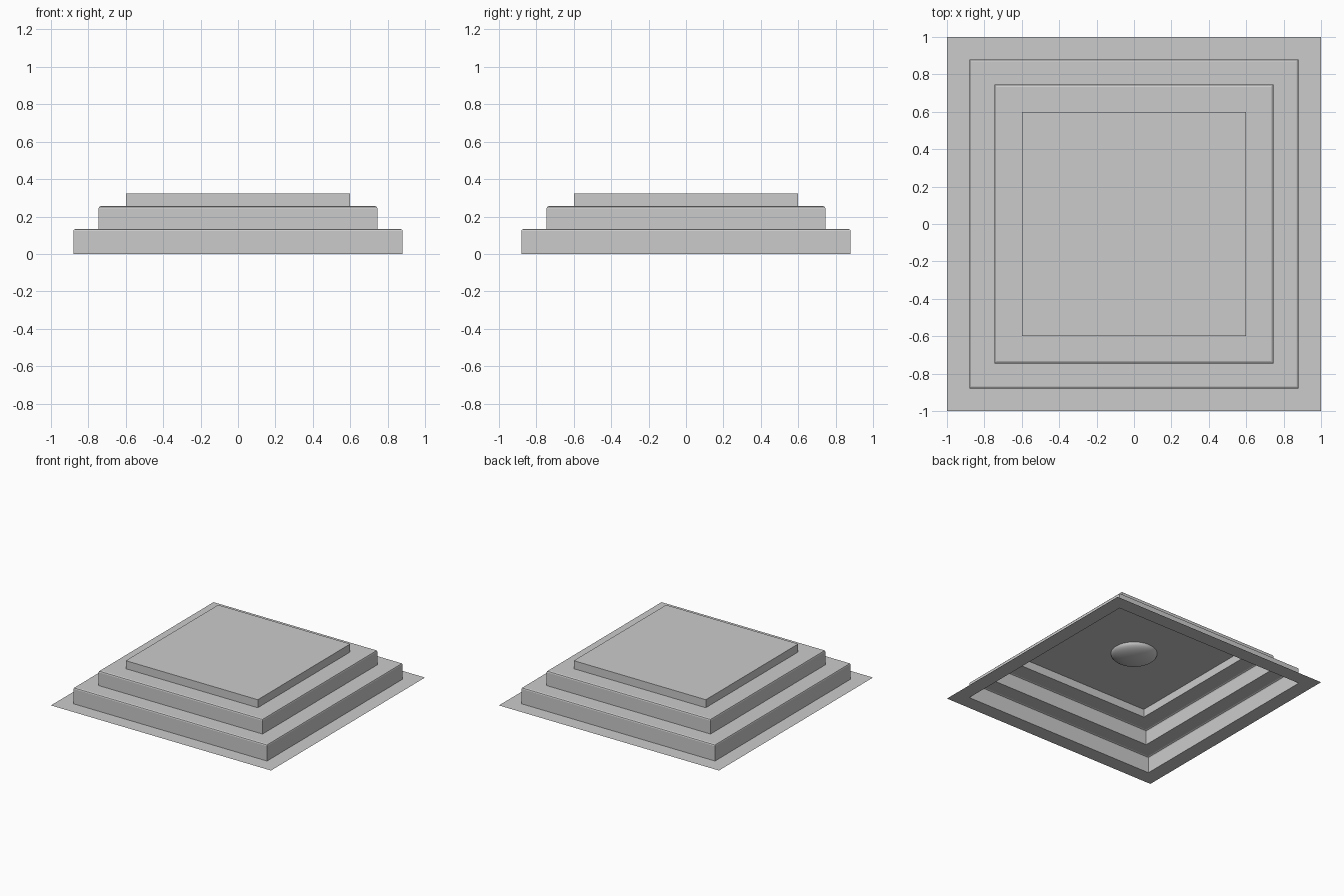
import bpy, bmesh, math

if "Cube" in bpy.data.objects:
    bpy.data.objects.remove(bpy.data.objects["Cube"])

def make_object(name, bm):
    mesh = bpy.data.meshes.new(name)
    bm.to_mesh(mesh)
    bm.free()
    ob = bpy.data.objects.new(name, mesh)
    bpy.context.collection.objects.link(ob)
    return ob

def loft(bm, profile, sides, square=False):
    """Stack rings (radius, z) and close the last one."""
    rings = []
    for r, z in profile:
        k = math.sqrt(2) if square else 1
        off = math.pi / 4 if square else 0
        rings.append([bm.verts.new((r * k * math.cos(off + 2 * math.pi * i / sides),
                                    r * k * math.sin(off + 2 * math.pi * i / sides), z))
                      for i in range(sides)])
    for a, b in zip(rings, rings[1:]):
        for i in range(sides):
            j = (i + 1) % sides
            bm.faces.new((a[i], a[j], b[j], b[i]))
    bm.faces.new(rings[-1])

# stepped tray ceiling: flange, two bevelled steps, raised centre
bm = bmesh.new()
loft(bm, [(1, 0), (0.88, 0), (0.88, 0.122), (0.877, 0.130), (0.868, 0.134),
          (0.745, 0.134), (0.745, 0.243), (0.742, 0.252), (0.733, 0.256),
          (0.6, 0.256), (0.6, 0.322)], 4, square=True)
make_object("tray_ceiling", bm)

# shallow dome lamp hanging from the ceiling centre
bm = bmesh.new()
R, H, TOP = 0.175, 0.06, 0.321
dome = [(R * math.cos(t), TOP - H * math.sin(t))
        for t in [math.pi / 2 * i / 8 for i in range(8)]]
loft(bm, dome + [(0.01, TOP - H)], 32)
bmesh.ops.reverse_faces(bm, faces=bm.faces[:])
lamp = make_object("ceiling_lamp", bm)
for p in lamp.data.polygons:
    p.use_smooth = True
